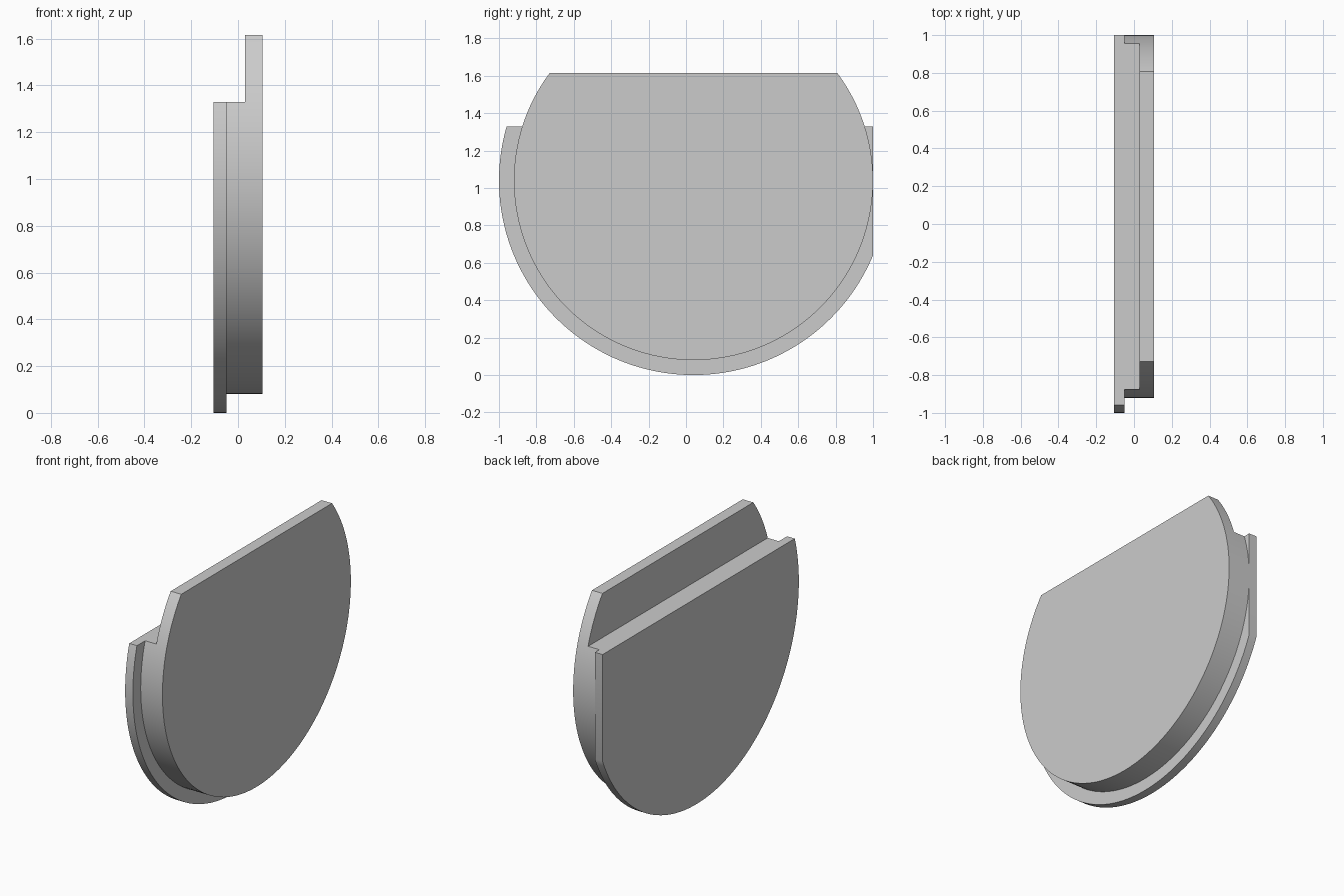
import bpy, bmesh, math

if "Cube" in bpy.data.objects:
    bpy.data.objects.remove(bpy.data.objects["Cube"], do_unlink=True)

CENTRE_Y, CENTRE_Z = 0.04, 1.04
LEDGE_Z, TOP_Z = 1.33, 1.615

grey = bpy.data.materials.new("plain grey")
grey.use_nodes = True
grey.diffuse_color = (0.6, 0.6, 0.6, 1)
grey.node_tree.nodes["Principled BSDF"].inputs["Base Color"].default_value = (0.6, 0.6, 0.6, 1)


def trim(bm, point, normal):
    """Cut away everything beyond a plane and cap the opening."""
    cut = bmesh.ops.bisect_plane(bm, geom=bm.verts[:] + bm.edges[:] + bm.faces[:],
                                 plane_co=point, plane_no=normal, clear_outer=True)
    edges = [e for e in cut["geom_cut"] if isinstance(e, bmesh.types.BMEdge)]
    bmesh.ops.edgeloop_fill(bm, edges=edges)


def trimmed_disc(name, radius, x0, x1, top, back=None):
    """Upright disc between x0 and x1 with a flat top and an optional flat back."""
    bm = bmesh.new()
    n = 160
    ring = [bm.verts.new((x0, CENTRE_Y + radius * math.cos(i * math.tau / n),
                          CENTRE_Z + radius * math.sin(i * math.tau / n))) for i in range(n)]
    face = bm.faces.new(ring)
    side = bmesh.ops.extrude_face_region(bm, geom=[face])
    moved = [v for v in side["geom"] if isinstance(v, bmesh.types.BMVert)]
    bmesh.ops.translate(bm, verts=moved, vec=(x1 - x0, 0, 0))
    trim(bm, (0, 0, top), (0, 0, 1))
    if back is not None:
        trim(bm, (0, back, 0), (0, 1, 0))
    bmesh.ops.recalc_face_normals(bm, faces=bm.faces[:])
    mesh = bpy.data.meshes.new(name)
    bm.to_mesh(mesh)
    bm.free()
    obj = bpy.data.objects.new(name, mesh)
    bpy.context.collection.objects.link(obj)
    mesh.materials.append(grey)
    bpy.ops.object.select_all(action="DESELECT")
    obj.select_set(True)
    bpy.context.view_layer.objects.active = obj
    bpy.ops.object.shade_smooth_by_angle(angle=math.radians(25))
    return obj


# Wide flange with a flat back edge, the ledge core, and the tall face plate
trimmed_disc("flange", 1.04, -0.105, -0.05, LEDGE_Z, back=1.0)
trimmed_disc("ledge_core", 0.96, -0.05, 0.03, LEDGE_Z)
trimmed_disc("face_plate", 0.96, 0.03, 0.105, TOP_Z)
